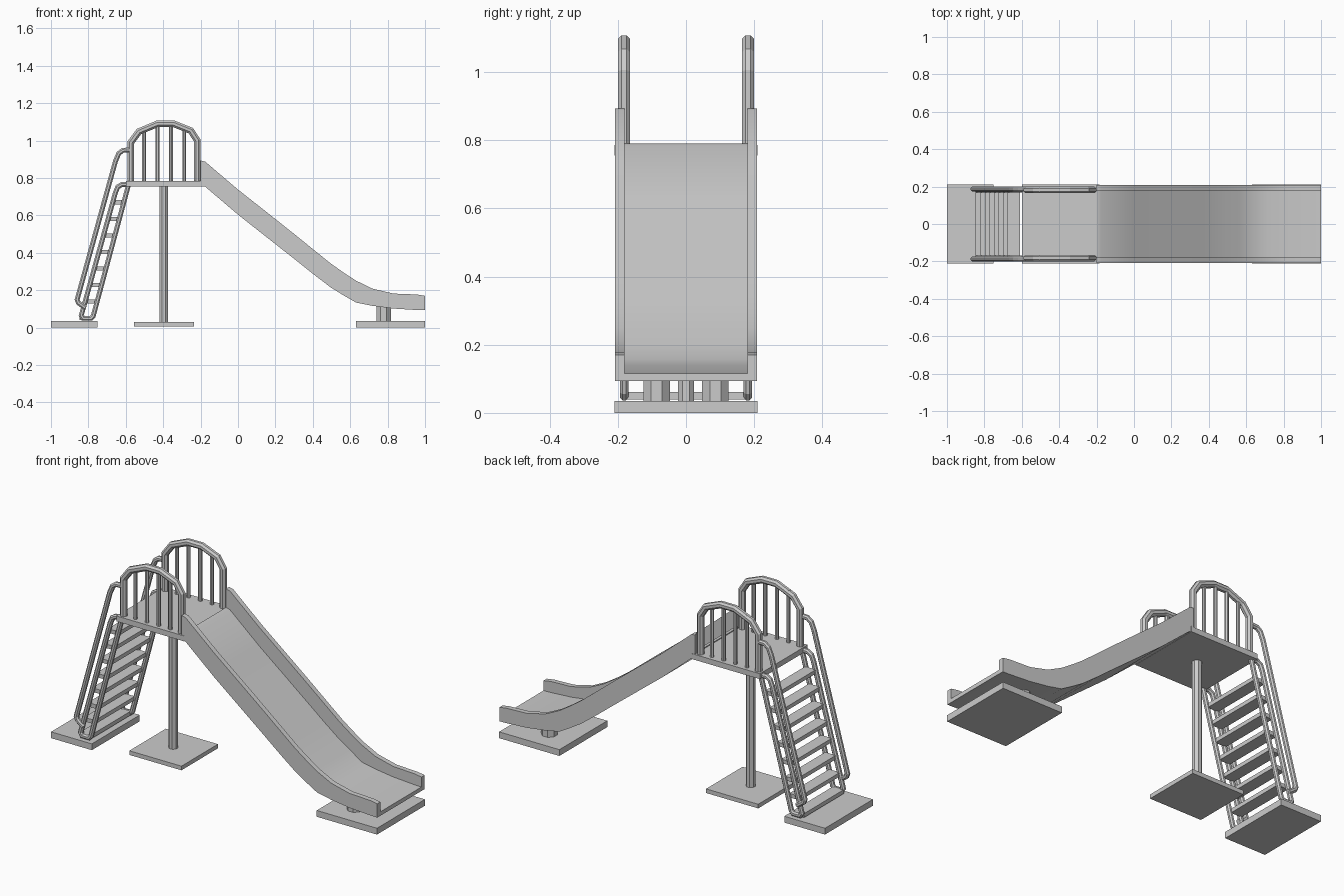
import bpy, bmesh, math
from mathutils import Vector

if "Cube" in bpy.data.objects:
    bpy.data.objects.remove(bpy.data.objects["Cube"])


def finish(name, bm, smooth=False):
    bmesh.ops.recalc_face_normals(bm, faces=bm.faces)
    me = bpy.data.meshes.new(name)
    bm.to_mesh(me)
    bm.free()
    ob = bpy.data.objects.new(name, me)
    bpy.context.collection.objects.link(ob)
    if smooth:
        bpy.ops.object.select_all(action='DESELECT')
        ob.select_set(True)
        bpy.context.view_layer.objects.active = ob
        bpy.ops.object.shade_smooth_by_angle(angle=math.radians(30))
    return ob


def box(name, x0, x1, y, z0, z1):
    bm = bmesh.new()
    bmesh.ops.create_cube(bm, size=1)
    for v in bm.verts:
        v.co = ((x0 + x1) / 2 + v.co.x * (x1 - x0), v.co.y * 2 * y,
                (z0 + z1) / 2 + v.co.z * (z1 - z0))
    return finish(name, bm)


def loft(name, rings, closed=False, smooth=False):
    bm = bmesh.new()
    rs = [[bm.verts.new(p) for p in r] for r in rings]
    n = len(rs[0])
    for i in range(len(rs) if closed else len(rs) - 1):
        a, b = rs[i], rs[(i + 1) % len(rs)]
        for k in range(n):
            bm.faces.new((a[k], a[(k + 1) % n], b[(k + 1) % n], b[k]))
    if not closed:
        bm.faces.new(rs[0])
        bm.faces.new(rs[-1])
    return finish(name, bm, smooth)


def tube(name, pts, y, r, closed=False, sides=8):
    """Mitred tube along an x-z path at depth y."""
    P = [Vector(p) for p in pts]
    rings = []
    for i, p in enumerate(P):
        prev = P[i - 1] if (i or closed) else None
        nxt = P[(i + 1) % len(P)] if (i < len(P) - 1 or closed) else None
        d0 = (p - prev).normalized() if prev else (nxt - p).normalized()
        d1 = (nxt - p).normalized() if nxt else d0
        t = (d0 + d1).normalized()
        nrm = Vector((-t.y, t.x)) / max(t.dot(d0), 0.5)
        ring = []
        for k in range(sides):
            a = math.tau * (k + 0.5) / sides
            q = p + nrm * r * math.cos(a)
            ring.append((q.x, y + r * math.sin(a), q.y))
        rings.append(ring)
    return loft(name, rings, closed)


def post(name, x, y, r, z0, z1):
    return tube(name, [(x, z0), (x, z1)], y, r)


# Ground plates, platform and centre post
box("ladder_base", -1.0, -0.75, 0.21, 0, 0.035)
box("post_base", -0.555, -0.235, 0.16, 0.007, 0.03)
box("slide_base", 0.63, 1.0, 0.21, 0, 0.035)
box("platform", -0.6, -0.185, 0.21, 0.755, 0.785)
post("centre_post", -0.397, 0, 0.025, 0.02, 0.765)

# Ladder steps
for i in range(8):
    x, z = -0.642 - 0.0245 * i, 0.67 - 0.0885 * i
    box(f"ladder_step_{i + 1}", x - 0.033, x + 0.033, 0.175, z - 0.011, z + 0.011)

arch = [(-0.573, 0.78), (-0.573, 0.99), (-0.53, 1.048), (-0.43, 1.09),
        (-0.345, 1.09), (-0.252, 1.053), (-0.218, 1.0), (-0.218, 0.76)]
frame = [(-0.585, 0.765), (-0.622, 0.765), (-0.643, 0.752), (-0.656, 0.72),
         (-0.838, 0.065), (-0.828, 0.05), (-0.786, 0.05), (-0.774, 0.062)]
handrail = [(-0.58, 0.95), (-0.615, 0.948), (-0.637, 0.932), (-0.655, 0.89),
            (-0.86, 0.15), (-0.853, 0.132), (-0.815, 0.105)]

# Side rails, mirrored front and back
for s, side in ((-1, "front"), (1, "back")):
    tube(f"{side}_guard_arch", arch, s * 0.182, 0.019)
    for i in range(4):
        x = -0.502 + 0.0715 * i
        post(f"{side}_guard_bar_{i + 1}", x, s * 0.182, 0.011, 0.78,
             1.075 if i in (0, 3) else 1.09)
    tube(f"{side}_ladder_frame", frame, s * 0.181, 0.014, closed=True)
    tube(f"{side}_handrail", handrail, s * 0.187, 0.014)
    post(f"{side}_slide_support", 0.778, s * 0.086, 0.042, 0.03, 0.12)

# Slide chute: (x, bottom z, wall top z), U-shaped section
stations = [(-0.2, 0.76, 0.893), (-0.176, 0.754, 0.888), (0, 0.604, 0.738),
            (0.15, 0.486, 0.62), (0.305, 0.364, 0.497), (0.4, 0.288, 0.42),
            (0.497, 0.214, 0.342), (0.565, 0.172, 0.294), (0.631, 0.134, 0.251),
            (0.717, 0.117, 0.209), (0.83, 0.102, 0.182), (0.957, 0.094, 0.177),
            (1.0, 0.093, 0.17)]
rings = []
for x, b, t in stations:
    f = b + 0.03 if x < 0.6 else b + 0.022
    rings.append([(x, -0.208, b), (x, 0.208, b), (x, 0.208, t), (x, 0.18, t),
                  (x, 0.18, f), (x, -0.18, f), (x, -0.18, t), (x, -0.208, t)])
loft("slide_chute", rings, smooth=True)
